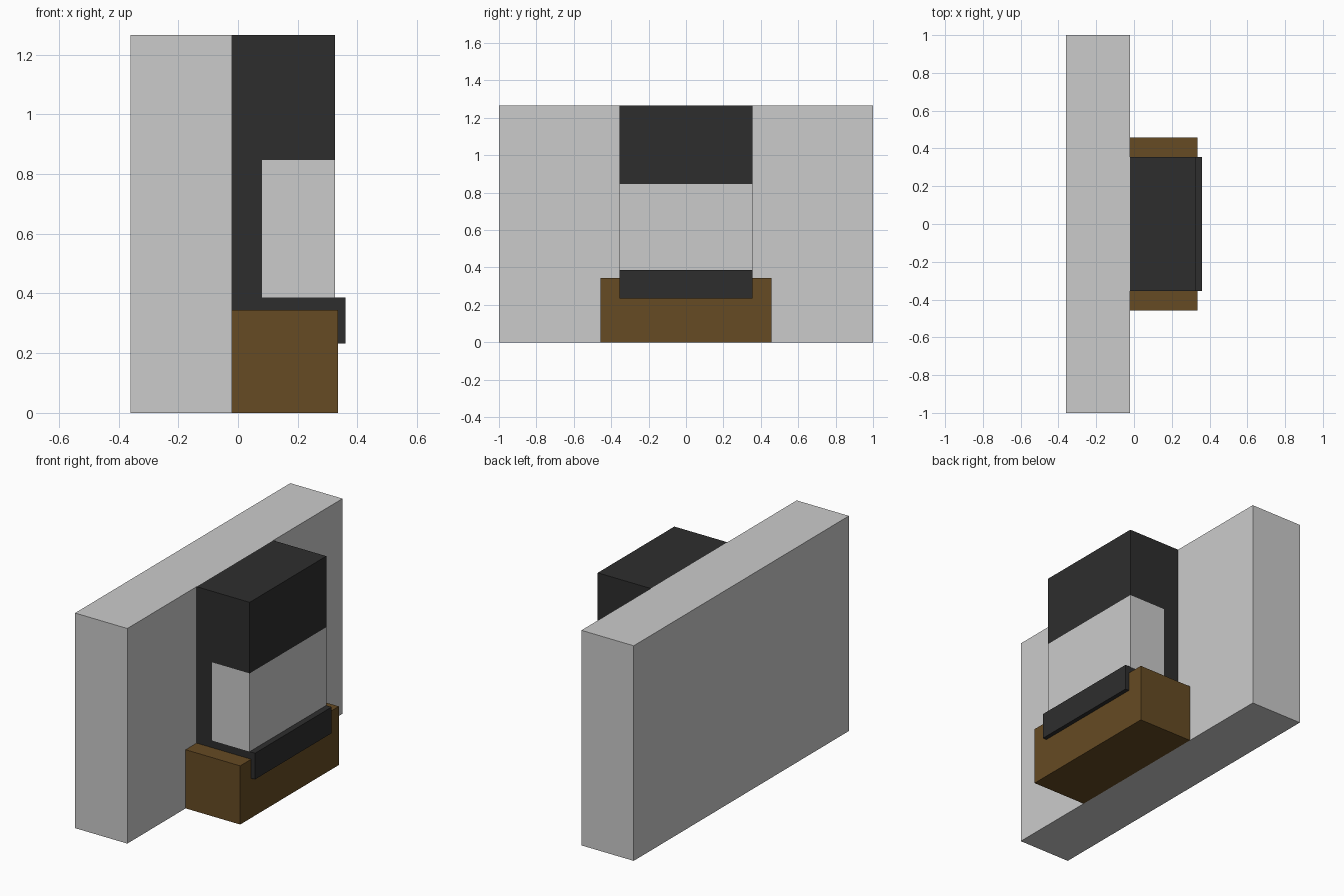
import bpy
import bmesh

cube = bpy.data.objects.get("Cube")
if cube:
    bpy.data.objects.remove(cube, do_unlink=True)


def material(name, rgb):
    mat = bpy.data.materials.new(name)
    mat.use_nodes = True
    mat.diffuse_color = (*rgb, 1)
    mat.node_tree.nodes["Principled BSDF"].inputs["Base Color"].default_value = (*rgb, 1)
    return mat


def extrude_profile(name, profile, half_width, mat):
    """Extrude an (x, z) outline along y, centred on y = 0."""
    bm = bmesh.new()
    face = bm.faces.new([bm.verts.new((x, -half_width, z)) for x, z in profile])
    result = bmesh.ops.extrude_face_region(bm, geom=[face])
    verts = [v for v in result["geom"] if isinstance(v, bmesh.types.BMVert)]
    bmesh.ops.translate(bm, verts=verts, vec=(0, 2 * half_width, 0))
    bmesh.ops.recalc_face_normals(bm, faces=bm.faces)
    mesh = bpy.data.meshes.new(name)
    bm.to_mesh(mesh)
    bm.free()
    mesh.materials.append(mat)
    obj = bpy.data.objects.new(name, mesh)
    bpy.context.collection.objects.link(obj)
    return obj


def block(name, x0, x1, z0, z1, half_width, mat):
    return extrude_profile(name, [(x0, z0), (x1, z0), (x1, z1), (x0, z1)], half_width, mat)


grey = material("light grey", (0.60, 0.60, 0.60))
brown = material("brown wood", (0.133, 0.07, 0.017))
dark = material("charcoal", (0.027, 0.027, 0.027))

WALL, BASE_TOP, BASE_FRONT = -0.02, 0.345, 0.335
SHELF_TOP, HOOD_BOTTOM, TOP = 0.387, 0.847, 1.265
CORE, HOOD_FRONT, LIP_FRONT, LIP_BOTTOM = 0.08, 0.325, 0.36, 0.233
HALF = 0.356

# Wall slab and wooden base
block("wall", -LIP_FRONT, WALL, 0, TOP, 1, grey)
block("base", WALL, BASE_FRONT, 0, BASE_TOP, 0.458, brown)

# Dark frame: hood, back panel, shelf and the lip folded over the base
extrude_profile("frame", [
    (WALL, BASE_TOP), (BASE_FRONT, BASE_TOP), (BASE_FRONT, LIP_BOTTOM),
    (LIP_FRONT, LIP_BOTTOM), (LIP_FRONT, SHELF_TOP), (CORE, SHELF_TOP),
    (CORE, HOOD_BOTTOM), (HOOD_FRONT, HOOD_BOTTOM), (HOOD_FRONT, TOP), (WALL, TOP),
], HALF, dark)

# Light block filling the recess
block("recess_block", CORE, HOOD_FRONT, SHELF_TOP, HOOD_BOTTOM, HALF, grey)
